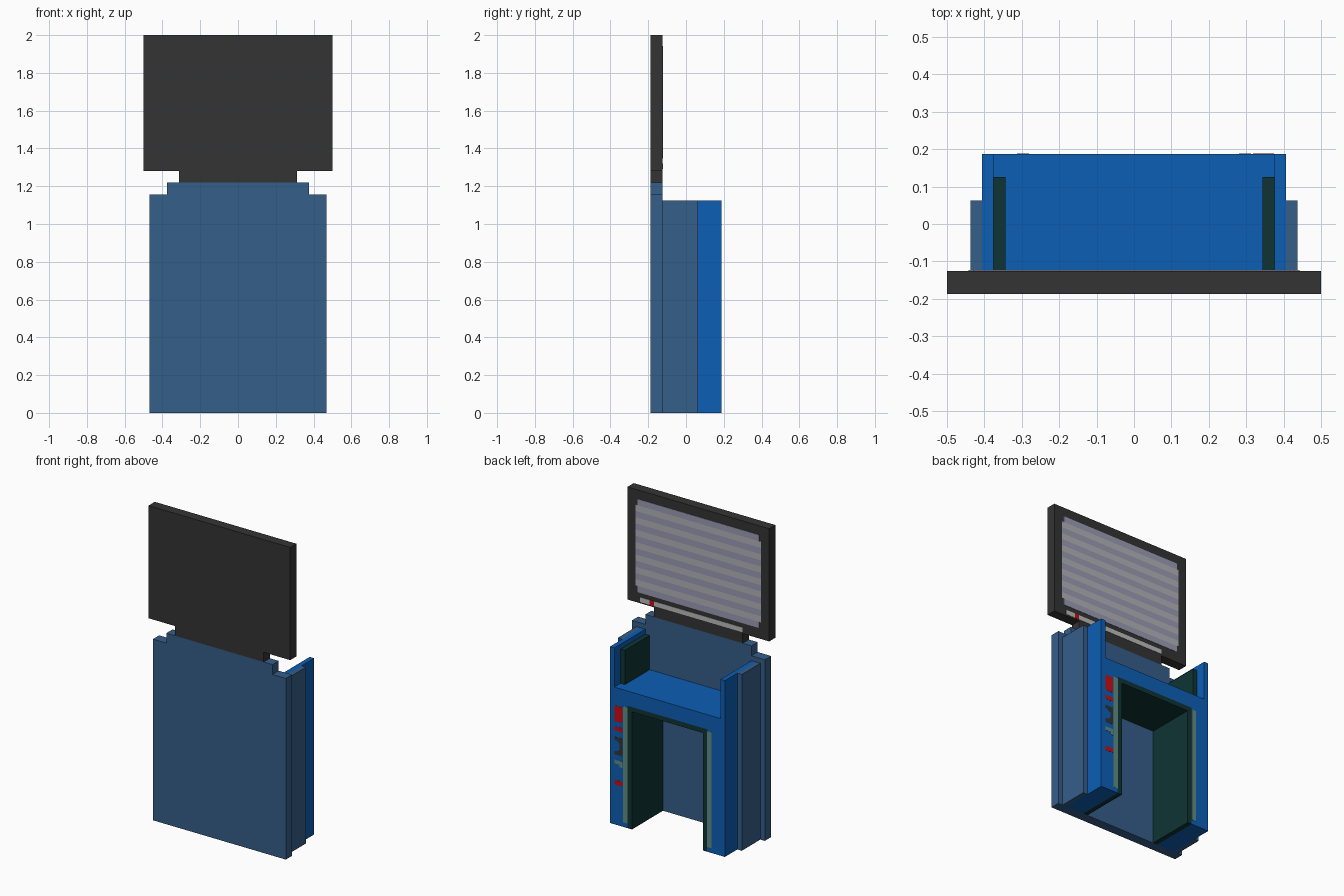
import bpy, bmesh

cube = bpy.data.objects.get("Cube")
if cube:
    bpy.data.objects.remove(cube, do_unlink=True)


def material(name, rgb):
    m = bpy.data.materials.new(name)
    m.use_nodes = True
    m.diffuse_color = (*rgb, 1)
    m.node_tree.nodes["Principled BSDF"].inputs["Base Color"].default_value = (*rgb, 1)
    return m


slate = material("slate_blue", (0.036, 0.112, 0.254))
blue = material("bright_blue", (0.0037, 0.114, 0.462))
charcoal = material("charcoal", (0.034, 0.034, 0.034))
teal = material("dark_teal", (0.005, 0.034, 0.034))
sage = material("sage_green", (0.117, 0.27, 0.23))
red = material("red", (0.59, 0.004, 0.0065))
light = material("light_grey", (0.50, 0.50, 0.50))
stripe_a = material("lavender_grey", (0.34, 0.33, 0.46))
stripe_b = material("pale_grey", (0.45, 0.45, 0.49))


def extrude(name, outline, y0, y1, mat):
    """Extrude an outline of (x, z) points from y0 to y1."""
    bm = bmesh.new()
    face = bm.faces.new([bm.verts.new((x, y0, z)) for x, z in outline])
    new = bmesh.ops.extrude_face_region(bm, geom=[face])["geom"]
    verts = [v for v in new if isinstance(v, bmesh.types.BMVert)]
    bmesh.ops.translate(bm, verts=verts, vec=(0, y1 - y0, 0))
    bmesh.ops.recalc_face_normals(bm, faces=bm.faces)
    me = bpy.data.meshes.new(name)
    bm.to_mesh(me)
    bm.free()
    me.materials.append(mat)
    ob = bpy.data.objects.new(name, me)
    bpy.context.collection.objects.link(ob)
    return ob


def box(name, x0, x1, y0, y1, z0, z1, mat):
    return extrude(name, [(x0, z0), (x1, z0), (x1, z1), (x0, z1)], y0, y1, mat)


def mirrored(half):
    """Complete a right-hand outline with its mirror image."""
    return half + [(-x, z) for x, z in reversed(half)]


FRONT, PANEL, BACK = -0.1875, -0.125, 0.1875

# Front panel with stepped shoulders
extrude("front_panel", mirrored([(0.469, 0), (0.469, 1.156), (0.375, 1.156),
                                 (0.375, 1.219)]), FRONT, PANEL, slate)

# Screen housing and neck
extrude("screen_housing", mirrored([(0.3125, 1.219), (0.3125, 1.281), (0.5, 1.281),
                                    (0.5, 2.0)]), FRONT, PANEL, charcoal)

# Cabinet: legs, shelf and raised side walls in one outline
extrude("cabinet", mirrored([(0.281, 0.781), (0.281, 0), (0.406, 0), (0.406, 1.125),
                             (0.375, 1.125), (0.375, 0.875)]), PANEL, BACK, blue)

# Doorway lining
extrude("doorway_lining", mirrored([(0.25, 0.75), (0.25, 0), (0.281, 0),
                                    (0.281, 0.781)]), PANEL, BACK, teal)

# Paired side parts
for side, s in (("left", 1), ("right", -1)):
    box(side + "_side_panel", s * 0.406, s * 0.4375, PANEL, 0.0625, 0, 1.125, slate)
    box(side + "_wall_lining", s * 0.344, s * 0.375, PANEL, 0.125, 0.875, 1.094, teal)
    box(side + "_light_strip", s * 0.281, s * 0.3125, BACK, BACK + 0.001, 0.03, 0.77, sage)

# Striped display with stepped corners
COUNT, LOW, HIGH = 15, 1.348, 1.942
step = (HIGH - LOW) / COUNT
for i in range(COUNT):
    w = 0.43 if i in (0, COUNT - 1) else 0.442
    box("display_stripe_%d" % (i + 1), -w, w, PANEL, PANEL + 0.002,
        LOW + i * step, LOW + (i + 1) * step, stripe_b if i % 2 else stripe_a)

# Lower bezel bar and indicator
for name, x0, x1, mat in (("bezel_bar", -0.3125, 0.3125, light),
                          ("bezel_indicator", 0.3125, 0.345, red),
                          ("bezel_tab", 0.345, 0.41, light)):
    box(name, x0, x1, PANEL, PANEL + 0.002, 1.29, 1.32, mat)

# Control plates on the left leg
for name, x0, x1, z0, z1, mat in (
        ("large_button", 0.318, 0.374, 0.66, 0.76, red),
        ("small_button", 0.318, 0.374, 0.60, 0.626, red),
        ("lower_button", 0.318, 0.374, 0.256, 0.284, red)):
    box(name, x0, x1, BACK, BACK + 0.001, z0, z1, mat)
extrude("control_bracket", [(0.318, 0.447), (0.374, 0.447), (0.374, 0.468), (0.35, 0.475),
                            (0.336, 0.49), (0.336, 0.52), (0.35, 0.535), (0.374, 0.542),
                            (0.374, 0.56), (0.318, 0.56)], BACK, BACK + 0.001, charcoal)
extrude("card_slot", [(0.318, 0.374), (0.338, 0.374), (0.338, 0.39), (0.374, 0.39),
                      (0.374, 0.414), (0.318, 0.414)], BACK, BACK + 0.001, sage)
